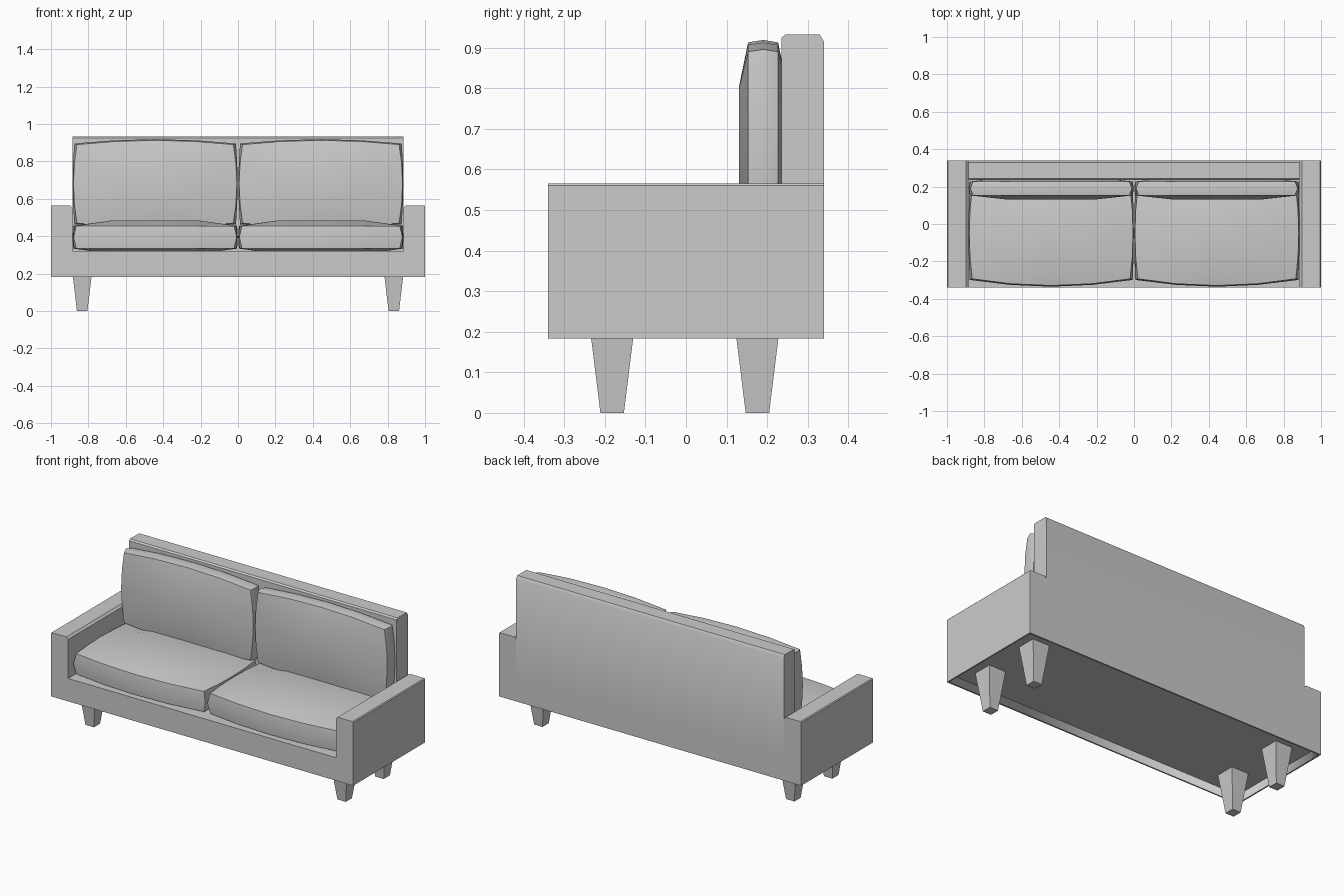
import bpy, bmesh

if "Cube" in bpy.data.objects:
    bpy.data.objects.remove(bpy.data.objects["Cube"])


def make_object(name, verts, faces, smooth=0.6):
    mesh = bpy.data.meshes.new(name)
    mesh.from_pydata(verts, [], faces)
    bm = bmesh.new()
    bm.from_mesh(mesh)
    bmesh.ops.remove_doubles(bm, verts=bm.verts, dist=1e-5)
    bmesh.ops.recalc_face_normals(bm, faces=bm.faces)
    bm.to_mesh(mesh)
    bm.free()
    obj = bpy.data.objects.new(name, mesh)
    bpy.context.collection.objects.link(obj)
    bpy.ops.object.select_all(action='DESELECT')
    obj.select_set(True)
    bpy.context.view_layer.objects.active = obj
    bpy.ops.object.shade_smooth_by_angle(angle=smooth)
    return obj


def loft(name, ring_a, ring_b):
    n = len(ring_a)
    faces = [(i, (i + 1) % n, n + (i + 1) % n, n + i) for i in range(n)]
    faces += [tuple(range(n)), tuple(range(n, 2 * n))]
    return make_object(name, ring_a + ring_b, faces)


def cushion(name, center, half, axes, edge, bulge):
    """Pillow: half = (length, depth, thickness); axes maps these to x/y/z."""
    steps = [-1, -0.52, 0, 0.52, 1]
    verts, faces = [], []

    def point(u, v, w):
        rim = max(abs(u), abs(v)) == 1
        a = u * (half[0] + bulge[0] * (1 - v * v))
        b = v * (half[1] + bulge[1] * (1 - u * u))
        c = w * (edge if rim else half[2])
        if w == 0:
            a += (0.004 + 0.01 * v * v) * (u if abs(u) == 1 else 0)
            b += 0.006 * (v if abs(v) == 1 else 0)
        p = list(center)
        for axis, d in zip(axes, (a, b, c)):
            p[axis] += d
        return tuple(p)

    def quad(*params):
        start = len(verts)
        verts.extend(point(*q) for q in params)
        faces.append(tuple(range(start, start + 4)))

    for s, t in zip(steps, steps[1:]):
        for w in (-1, 1):
            for p, q in zip(steps, steps[1:]):
                quad((s, p, w), (t, p, w), (t, q, w), (s, q, w))
        for e in (-1, 1):
            for w in (-1, 0):
                quad((s, e, w), (t, e, w), (t, e, w + 1), (s, e, w + 1))
                quad((e, s, w), (e, t, w), (e, t, w + 1), (e, s, w + 1))
    return make_object(name, verts, faces, 0.9)


# Base and both arms: one U-shaped profile run from front to back
half_u = [(1, 0.183), (1, 0.56), (0.995, 0.565), (0.897, 0.565),
          (0.885, 0.553), (0.885, 0.32)]
profile = half_u + [(-x, z) for x, z in reversed(half_u)]
base = loft("base_and_arms", [(x, -0.34, z) for x, z in profile],
            [(x, 0.34, z) for x, z in profile])

# Shallow recess in the underside
bm = bmesh.new()
bm.from_mesh(base.data)
bottom = min(bm.faces, key=lambda f: f.calc_center_median().z)
bmesh.ops.inset_region(bm, faces=[bottom], thickness=0.012)
walls = bmesh.ops.extrude_discrete_faces(bm, faces=[bottom])
bmesh.ops.translate(bm, verts=walls["faces"][0].verts, vec=(0, 0, 0.05))
bm.to_mesh(base.data)
bm.free()

# Backrest with chamfered top edges
back = [(0.235, 0.32), (0.235, 0.924), (0.244, 0.932), (0.33, 0.932),
        (0.34, 0.915), (0.34, 0.32)]
loft("backrest", [(-0.885, y, z) for y, z in back],
     [(0.885, y, z) for y, z in back])

for side, sx in (("left", -1), ("right", 1)):
    # Seat and back cushions
    cushion(f"{side}_seat_cushion", (sx * 0.443, -0.05, 0.395),
            (0.422, 0.243, 0.09), (0, 1, 2), 0.061, (0.016, 0.036))
    cushion(f"{side}_back_cushion", (sx * 0.443, 0.19, 0.68),
            (0.418, 0.21, 0.06), (0, 2, 1), 0.037, (0.019, 0.023))
    # Tapered legs, reaching up into the recess
    for row, cy in (("front", -0.182), ("back", 0.176)):
        def ring(hx, hy, z):
            return [(sx * 0.833 + i * hx, cy + j * hy, z)
                    for i, j in ((-1, -1), (1, -1), (1, 1), (-1, 1))]
        loft(f"{side}_{row}_leg", ring(0.028, 0.029, 0), ring(0.056, 0.058, 0.235))
